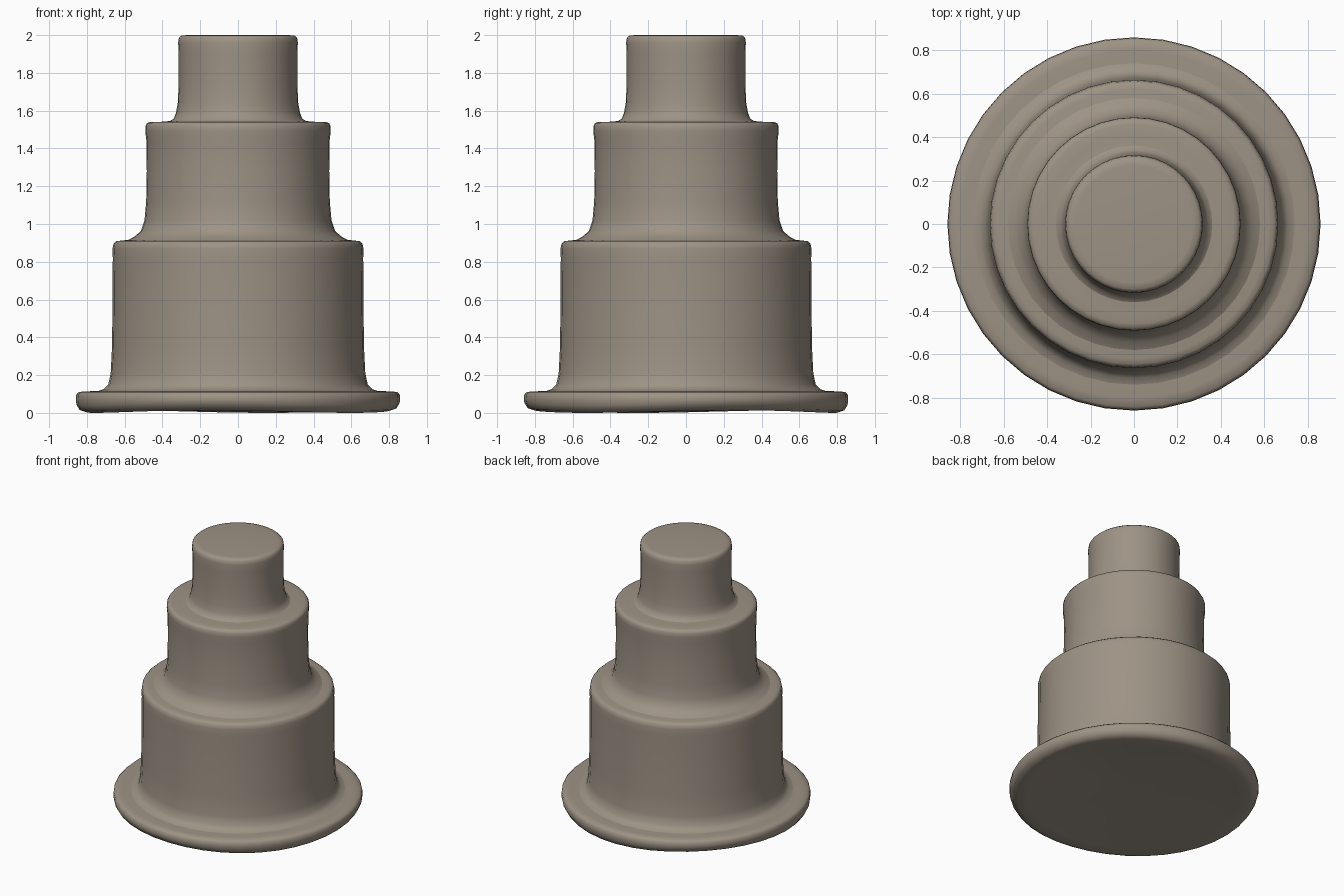
import bpy, bmesh, math

if "Cube" in bpy.data.objects:
    bpy.data.objects.remove(bpy.data.objects["Cube"])

SEGMENTS = 40

icing = bpy.data.materials.new("warm grey brown")
icing.diffuse_color = (0.34, 0.29, 0.235, 1.0)
icing.use_nodes = True
icing.node_tree.nodes["Principled BSDF"].inputs["Base Color"].default_value = icing.diffuse_color


def lathe(name, profile, wobble=0.0):
    """Spin an (r, z) profile round z; r = 0 points become single poles."""
    bm = bmesh.new()
    rings = []
    for r, z in profile:
        if r == 0:
            rings.append([bm.verts.new((0, 0, z))])
            continue
        ring = []
        for i in range(SEGMENTS):
            a = 2 * math.pi * i / SEGMENTS
            # gentle hand-made waviness on the underside only
            dz = wobble * (1 + math.sin(3 * a + 0.6)) / 2 if z < 0.05 else 0
            ring.append(bm.verts.new((r * math.cos(a), r * math.sin(a), z + dz)))
        rings.append(ring)
    for lo, hi in zip(rings, rings[1:]):
        for i in range(SEGMENTS):
            j = (i + 1) % SEGMENTS
            if len(lo) == 1:
                bm.faces.new((lo[0], hi[j], hi[i]))
            elif len(hi) == 1:
                bm.faces.new((lo[i], lo[j], hi[0]))
            else:
                bm.faces.new((lo[i], lo[j], hi[j], hi[i]))
    for f in bm.faces:
        f.smooth = True
    mesh = bpy.data.meshes.new(name)
    bm.to_mesh(mesh)
    bm.free()
    mesh.materials.append(icing)
    obj = bpy.data.objects.new(name, mesh)
    bpy.context.collection.objects.link(obj)
    return obj


# Base plate with a rounded lip
lathe("base_plate", [
    (0, 0.025), (0.55, 0.018), (0.72, 0.004), (0.80, 0.0), (0.838, 0.012),
    (0.855, 0.04), (0.859, 0.07), (0.856, 0.098), (0.842, 0.111),
    (0.80, 0.114), (0.74, 0.116)], wobble=0.014)

# Bottom tier, flared where it meets the plate
lathe("bottom_tier", [
    (0.74, 0.116), (0.71, 0.126), (0.687, 0.15), (0.674, 0.21), (0.667, 0.35),
    (0.664, 0.6), (0.663, 0.82), (0.664, 0.87), (0.659, 0.897),
    (0.645, 0.909), (0.62, 0.912), (0.58, 0.916)])

# Middle tier
lathe("middle_tier", [
    (0.58, 0.916), (0.545, 0.935), (0.513, 0.965), (0.495, 1.02), (0.486, 1.12),
    (0.483, 1.28), (0.485, 1.44), (0.491, 1.49), (0.490, 1.52),
    (0.481, 1.535), (0.46, 1.541), (0.41, 1.541), (0.36, 1.545)])

# Top tier with a flat cap
lathe("top_tier", [
    (0.36, 1.545), (0.340, 1.558), (0.328, 1.59), (0.319, 1.64), (0.314, 1.74),
    (0.314, 1.9), (0.317, 1.96), (0.313, 1.985), (0.300, 1.997),
    (0.27, 2.0), (0, 2.0)])
